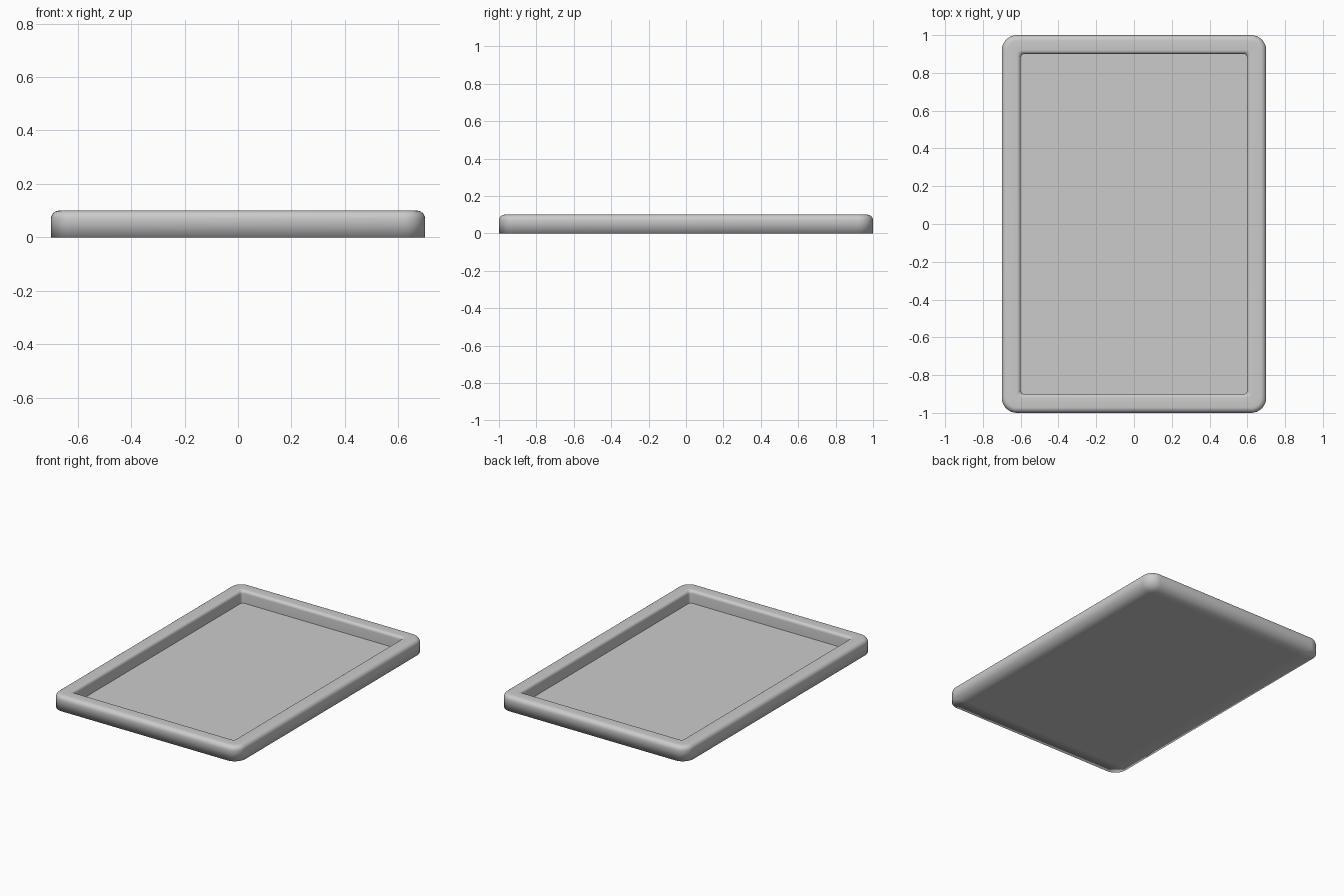
import bpy, bmesh, math

if "Cube" in bpy.data.objects:
    bpy.data.objects.remove(bpy.data.objects["Cube"])

HALF_X, HALF_Y = 0.7, 1.0
HEIGHT, RIM, FLOOR_Z = 0.10, 0.10, 0.015
CORNER, STEPS = 0.08, 8


def rounded_rect(bm, inset, z):
    """Ring of vertices around the tray, inset from the outer outline."""
    r = max(CORNER - inset, 0.02)
    cx, cy = HALF_X - inset - r, HALF_Y - inset - r
    ring = []
    for q, (sx, sy) in enumerate(((1, 1), (-1, 1), (-1, -1), (1, -1))):
        for i in range(STEPS + 1):
            a = math.pi / 2 * (q + i / STEPS)
            ring.append(bm.verts.new((sx * cx + r * math.cos(a), sy * cy + r * math.sin(a), z)))
    return ring


def arc(cx, cz, r, start, end, n=6):
    return [(cx + r * math.cos(math.radians(start + (end - start) * i / n)),
             cz + r * math.sin(math.radians(start + (end - start) * i / n))) for i in range(n + 1)]


# Cross-section (inset, z): underside, outer wall, rounded rim, inner wall
R_OUT, R_IN = 0.03, 0.02
profile = [(RIM, 0), (0, 0)]
profile += arc(R_OUT, HEIGHT - R_OUT, R_OUT, 180, 90)
profile += arc(RIM - R_IN, HEIGHT - R_IN, R_IN, 90, 0)
profile += [(RIM, FLOOR_Z)]

# Tray body
bm = bmesh.new()
rings = [rounded_rect(bm, d, z) for d, z in profile]
for low, high in zip(rings, rings[1:]):
    for i in range(len(low)):
        j = (i + 1) % len(low)
        bm.faces.new((low[i], low[j], high[j], high[i]))
bm.faces.new(rings[0][::-1])
floor = bm.faces.new(rings[-1])
bmesh.ops.recalc_face_normals(bm, faces=bm.faces[:])

# Smooth shading, with a crisp edge around the inner floor
for f in bm.faces:
    f.smooth = True
for e in floor.edges:
    e.smooth = False

mesh = bpy.data.meshes.new("tray")
bm.to_mesh(mesh)
bm.free()
tray = bpy.data.objects.new("tray", mesh)
bpy.context.collection.objects.link(tray)
